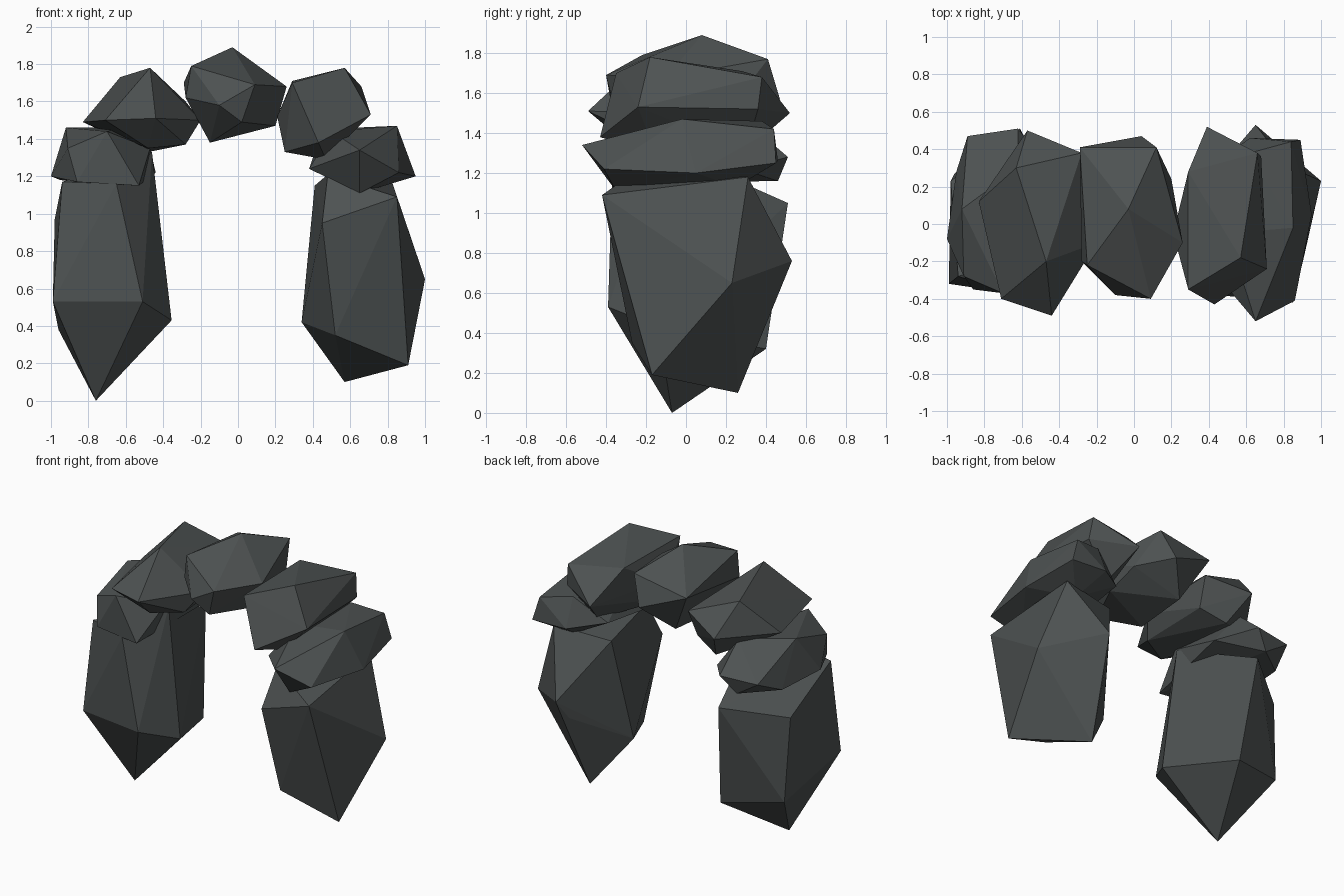
import bpy, bmesh

stone = bpy.data.materials.new("dark slate grey")
stone.diffuse_color = (0.075, 0.084, 0.084, 1)


def boulder(name, *rings):
    """Faceted rock: the convex skin stretched over a few corner rings."""
    bm = bmesh.new()
    for ring in rings:
        for corner in ring:
            bm.verts.new(corner)
    bmesh.ops.convex_hull(bm, input=list(bm.verts))
    loose = [v for v in bm.verts if not v.link_faces]
    bmesh.ops.delete(bm, geom=loose, context='VERTS')
    bmesh.ops.recalc_face_normals(bm, faces=list(bm.faces))
    mesh = bpy.data.meshes.new(name)
    bm.to_mesh(mesh)
    bm.free()
    mesh.materials.append(stone)
    obj = bpy.data.objects.new(name, mesh)
    bpy.context.collection.objects.link(obj)
    return obj


# Pillars: tip, lower ring, upper ring
boulder("left_pillar",
        [(-.76, -.07, 0)],
        [(-.99, -.32, .53), (-.51, -.39, .53), (-.355, -.14, .43),
         (-.55, .40, .32), (-.96, .27, .38)],
        [(-.98, .23, .97), (-.94, -.28, 1.17), (-.65, -.37, 1.16),
         (-.46, -.12, 1.33), (-.61, .51, 1.05)])

boulder("right_pillar",
        [(.57, .26, .10), (.91, -.17, .19)],
        [(.52, -.27, .35), (.34, .10, .42), (1.0, .23, .65),
         (.65, .53, .76), (.60, .45, .63)],
        [(.85, -.42, 1.09), (.45, -.38, .95), (.41, .25, 1.15),
         (.48, -.25, 1.21), (.82, .31, 1.18)])

# Arch stones: front ring, middle ring, back ring
boulder("left_shoulder_stone",
        [(-.91, -.28, 1.35), (-.70, -.37, 1.44), (-.86, -.35, 1.17),
         (-.53, -.38, 1.15)],
        [(-.47, -.15, 1.35), (-.92, .08, 1.46), (-1.0, -.08, 1.20)],
        [(-.95, .28, 1.18), (-.89, .47, 1.27), (-.62, .51, 1.28),
         (-.72, .46, 1.16), (-.44, .28, 1.22), (-.62, .30, 1.46)])

boulder("left_arch_stone",
        [(-.44, -.49, 1.51), (-.71, -.40, 1.50), (-.48, -.30, 1.35)],
        [(-.47, -.20, 1.78), (-.20, -.10, 1.50), (-.28, -.20, 1.37),
         (-.83, .12, 1.49)],
        [(-.63, .30, 1.73), (-.28, .38, 1.60), (-.57, .50, 1.52),
         (-.48, .35, 1.33), (-.30, .30, 1.40)])

boulder("keystone",
        [(.09, -.40, 1.69), (-.10, -.38, 1.58), (.02, -.35, 1.49)],
        [(-.25, -.22, 1.79), (-.28, -.20, 1.62), (.26, -.10, 1.68),
         (-.15, -.10, 1.38), (.20, .0, 1.47), (-.03, .08, 1.89)],
        [(-.29, .41, 1.70), (.12, .41, 1.77), (.04, .47, 1.57),
         (-.13, .30, 1.40), (.20, .24, 1.55)])

boulder("right_arch_stone",
        [(.29, -.35, 1.70), (.43, -.43, 1.38), (.25, -.20, 1.33)],
        [(.57, -.18, 1.78), (.71, -.24, 1.53), (.21, -.05, 1.52),
         (.47, -.15, 1.29)],
        [(.66, .38, 1.68), (.68, .36, 1.52), (.29, .28, 1.71),
         (.39, .52, 1.50), (.48, .30, 1.31)])

boulder("right_shoulder_stone",
        [(.65, -.52, 1.34), (.86, -.41, 1.22), (.65, -.35, 1.11)],
        [(.85, -.02, 1.47), (.95, .05, 1.20), (.38, -.20, 1.24),
         (.50, -.05, 1.44)],
        [(.89, .45, 1.25), (.84, .44, 1.42), (.62, .46, 1.26),
         (.40, .30, 1.30), (.62, .38, 1.46), (.70, .25, 1.13)])
